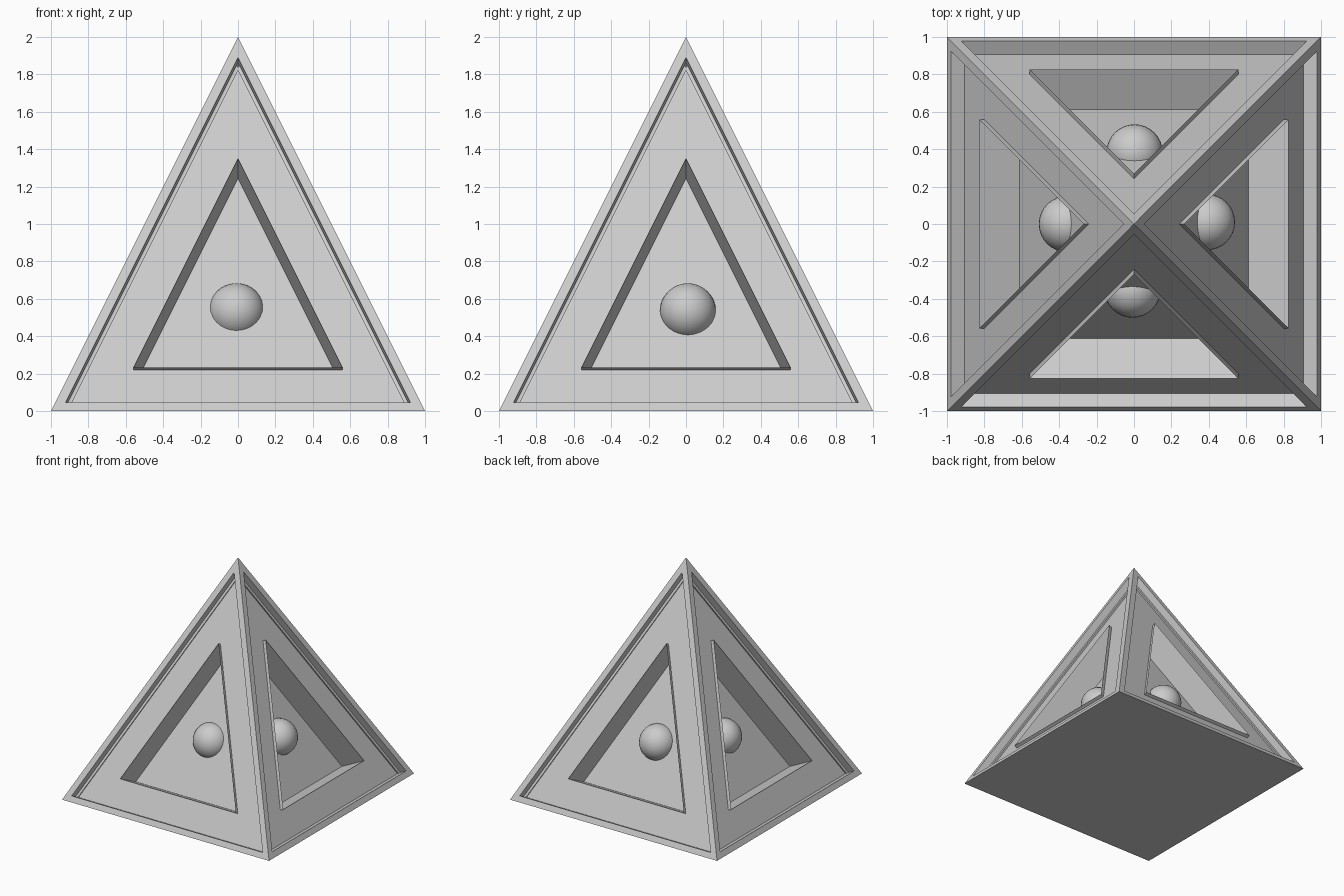
import bpy, bmesh, math
from mathutils import Vector, Matrix

if "Cube" in bpy.data.objects:
    bpy.data.objects.remove(bpy.data.objects["Cube"])

# Solid pyramid: base 2 x 2, height 2
bm = bmesh.new()
bmesh.ops.create_cone(bm, cap_ends=True, segments=4, radius1=math.sqrt(2), radius2=0, depth=2,
                      matrix=Matrix.Translation((0, 0, 1)) @ Matrix.Rotation(math.pi / 4, 4, 'Z'))
bmesh.ops.remove_doubles(bm, verts=bm.verts, dist=1e-4)
bm.normal_update()


def inset(face, width):
    bmesh.ops.inset_individual(bm, faces=[face], thickness=width, depth=0, use_even_offset=True)


def push(face, normal, dist):
    new = bmesh.ops.extrude_face_region(bm, geom=[face])
    top = [g for g in new['geom'] if isinstance(g, bmesh.types.BMFace)][0]
    bmesh.ops.translate(bm, verts=list(top.verts), vec=normal * dist)
    if face.is_valid:
        bm.faces.remove(face)
    return top


# Each side: thin rim, shallow panel, thin raised lip, deep triangular niche
for f in [f for f in bm.faces if f.normal.z > 0.1]:
    n = f.normal.copy()
    inset(f, 0.05)
    f = push(f, n, -0.08)
    f.normal_update()
    inset(f, 0.236)
    f = push(f, n, 0.03)
    f = push(f, n, -0.24)

mesh = bpy.data.meshes.new("pyramid_body")
bm.to_mesh(mesh)
bm.free()
bpy.context.collection.objects.link(bpy.data.objects.new("pyramid_body", mesh))

# Balls half sunk in the niche floors
balls = {"front": (-0.008, -0.351), "right": (0.39, 0.01),
         "back": (0.003, 0.383), "left": (-0.359, 0.0)}
for side, (x, y) in balls.items():
    bpy.ops.mesh.primitive_uv_sphere_add(segments=32, ring_count=16, radius=0.15,
                                         location=(x, y, 0.533))
    bpy.context.object.name = side + "_ball"
    bpy.ops.object.shade_smooth()
